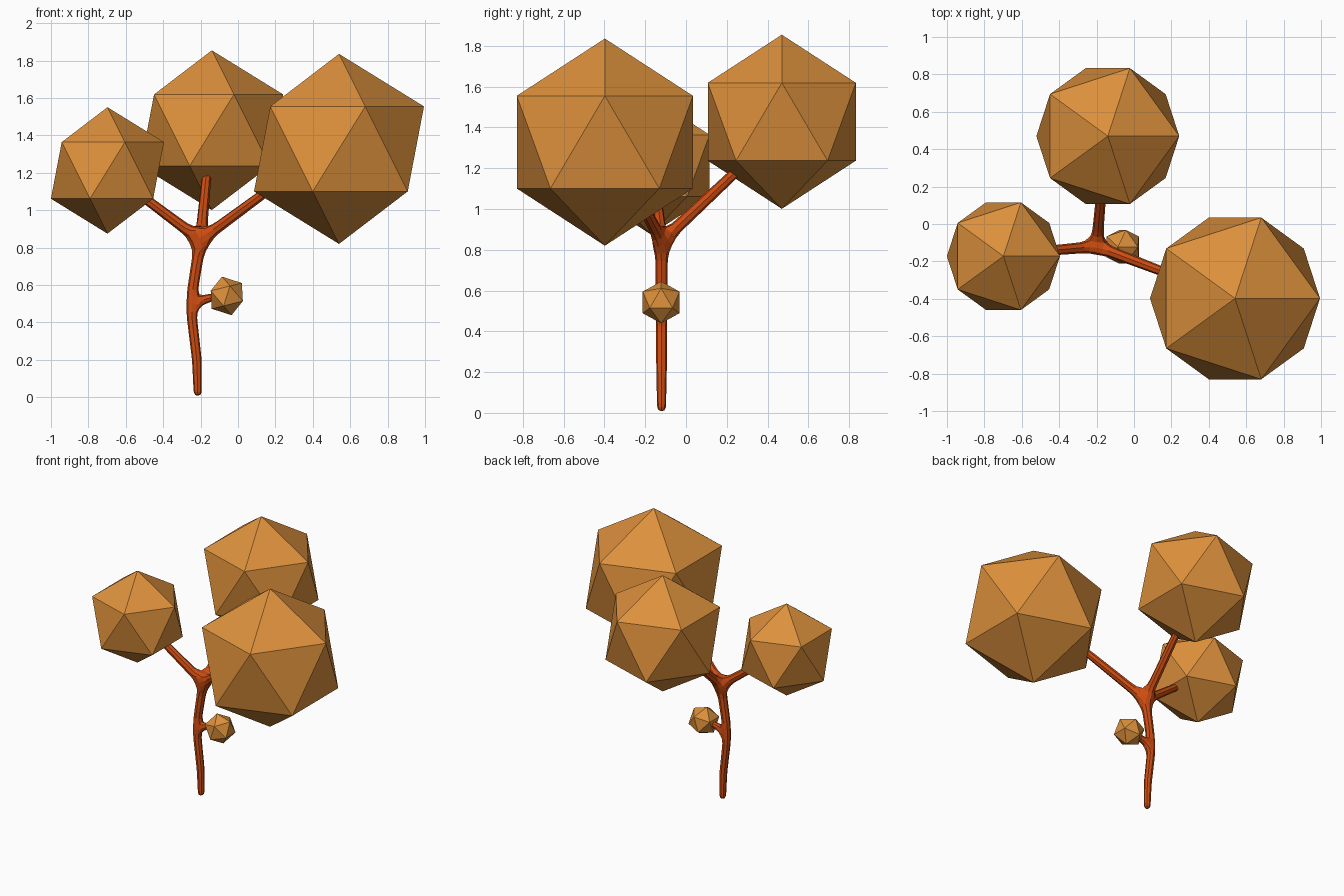
import bpy, math

if "Cube" in bpy.data.objects:
    bpy.data.objects.remove(bpy.data.objects["Cube"])


def material(name, rgb):
    m = bpy.data.materials.new(name)
    m.diffuse_color = (*rgb, 1)
    m.use_nodes = True
    m.node_tree.nodes["Principled BSDF"].inputs["Base Color"].default_value = m.diffuse_color
    return m


bark = material("orange bark", (0.63, 0.075, 0.006))
foliage = material("golden foliage", (0.72, 0.28, 0.045))

# Trunk and branches: a thickened skeleton, (position, radius)
Y = -0.12
nodes = [
    ((-0.215, Y, 0.005), 0.023),      # foot
    ((-0.22, Y, 0.20), 0.028),
    ((-0.255, Y, 0.50), 0.030),       # twig fork
    ((-0.20, Y, 0.84), 0.034),        # crown fork
    ((-0.12, Y, 0.54), 0.022),        # twig end
    ((0.20, -0.272, 1.135), 0.027),   # right branch
    ((-0.165, 0.28, 1.215), 0.027),   # back branch
    ((-0.54, -0.15, 1.095), 0.027),   # left branch
]
edges = [(0, 1), (1, 2), (2, 3), (2, 4), (3, 5), (3, 6), (3, 7)]
mesh = bpy.data.meshes.new("trunk_and_branches")
mesh.from_pydata([n[0] for n in nodes], edges, [])
mesh.materials.append(bark)
trunk = bpy.data.objects.new("trunk_and_branches", mesh)
bpy.context.collection.objects.link(trunk)
skin = trunk.modifiers.new("Skin", 'SKIN')
for sv, (_, r) in zip(mesh.skin_vertices[0].data, nodes):
    sv.radius = (r, r)
mesh.skin_vertices[0].data[0].use_root = True
sub = trunk.modifiers.new("Subdivision", 'SUBSURF')
sub.levels = sub.render_levels = 1

# Foliage: faceted balls (name, centre, radius, tilt)
for name, centre, r, tilt in [
    ("foliage_right", (0.54, -0.398, 1.328), 0.508, 0),
    ("foliage_back", (-0.14, 0.47, 1.428), 0.427, 0),
    ("foliage_left", (-0.698, -0.172, 1.213), 0.338, 0),
    ("foliage_twig", (-0.06, -0.122, 0.542), 0.106, -14),
]:
    bpy.ops.mesh.primitive_ico_sphere_add(
        subdivisions=1, radius=r, location=centre,
        rotation=(0, math.radians(tilt), 0))
    ball = bpy.context.object
    ball.name = name
    ball.data.materials.append(foliage)
